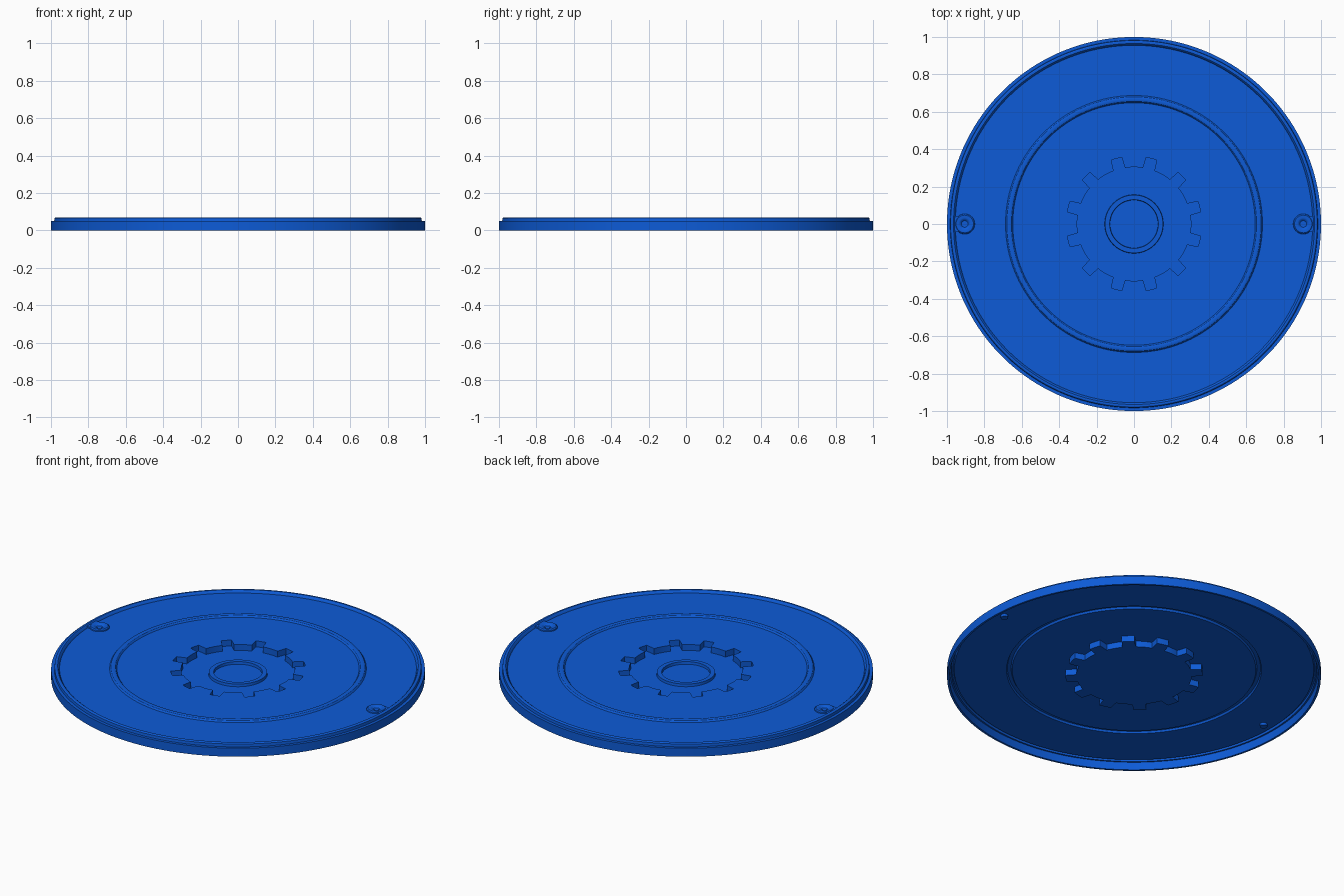
import bpy, bmesh
from math import cos, sin, radians

if "Cube" in bpy.data.objects:
    bpy.data.objects.remove(bpy.data.objects["Cube"])

blue = bpy.data.materials.new("blue plastic")
blue.use_nodes = True
COLOUR = (0.004, 0.105, 0.68, 1)
blue.diffuse_color = COLOUR
blue.node_tree.nodes["Principled BSDF"].inputs["Base Color"].default_value = COLOUR

TEETH, PER_TOOTH = 12, 12
STEP = 30 / PER_TOOTH


def circle(r, count=TEETH * PER_TOOTH):
    """Points of a round ring."""
    angles = [radians(13.75 - STEP + i * 360 / count) for i in range(count)]
    return [(r * cos(a), r * sin(a)) for a in angles]


def gear(grow, tip_scale, root_scale):
    """Points of a toothed ring, with as many points as a round one."""
    points = []
    for tooth in range(TEETH):
        for j in range(PER_TOOTH):
            if j < 4:
                r, offset = 0.362, (j - 1.5) * STEP * tip_scale
            else:
                r, offset = 0.304, 15 + (j - 7.5) * STEP * root_scale
            a = radians(15 + 30 * tooth + offset)
            points.append(((r + grow) * cos(a), (r + grow) * sin(a)))
    return points


def finish(name, bm):
    bmesh.ops.recalc_face_normals(bm, faces=bm.faces)
    mesh = bpy.data.meshes.new(name)
    bm.to_mesh(mesh)
    bm.free()
    mesh.materials.append(blue)
    obj = bpy.data.objects.new(name, mesh)
    bpy.context.collection.objects.link(obj)
    bpy.ops.object.select_all(action='DESELECT')
    obj.select_set(True)
    bpy.context.view_layer.objects.active = obj
    bpy.ops.object.shade_smooth_by_angle(angle=radians(30))
    return obj


def loft(name, rings, x=0):
    """Skin a series of (points, height) rings and cap both ends."""
    bm = bmesh.new()
    loops = [[bm.verts.new((px + x, py, z)) for px, py in pts] for pts, z in rings]
    for a, b in zip(loops, loops[1:]):
        n = len(a)
        for i in range(n):
            k = (i + 1) % n
            bm.faces.new((a[i], a[k], b[k], b[i]))
    bm.faces.new(loops[0])
    bm.faces.new(loops[-1])
    return finish(name, bm)


def turned(profile, count=TEETH * PER_TOOTH):
    return [(circle(r, count), z) for r, z in profile]


# Cover disc: hub ring, toothed pocket, raised ridge, stepped rim, hollow underside
pocket = gear(0, 1.2, 1.03)
pocket_under = gear(0.005, 1.42, 0.93)
hub = [(0.128, 0.02), (0.13, 0.035), (0.155, 0.035), (0.157, 0.02)]
top = [(0.648, 0.055), (0.655, 0.064), (0.661, 0.066), (0.674, 0.066),
       (0.68, 0.064), (0.687, 0.055), (0.955, 0.055), (0.96, 0.066),
       (0.965, 0.07), (0.975, 0.07), (0.981, 0.066), (0.983, 0.05), (1, 0.05)]
under = [(1, 0), (0.988, 0), (0.986, 0.045), (0.977, 0.045), (0.975, 0.06),
         (0.966, 0.06), (0.962, 0.047), (0.682, 0.047), (0.677, 0.058),
         (0.658, 0.058), (0.652, 0.047)]
loft("cover_disc", turned(hub) + [(pocket, 0.02), (pocket, 0.055)]
     + turned(top + under)
     + [(pocket_under, 0.047), (pocket_under, 0.012)]
     + turned([(0.13, 0.012)]))

# Dimpled bosses joined to the rim on either side
boss = [(0.02, 0.032), (0.02, 0.05), (0.055, 0.05), (0.053, 0.061),
        (0.047, 0.066), (0.032, 0.066), (0.026, 0.064), (0.018, 0.056)]
for side, s in (("left", 1), ("right", -1)):
    loft(side + "_boss", turned(boss, 36), 0.905 * s)
    web = bmesh.new()
    bmesh.ops.create_cube(web, size=1)
    for v in web.verts:
        v.co.x = s * (0.951 + v.co.x * 0.028)
        v.co.y *= 0.085
        v.co.z = 0.0575 + v.co.z * 0.013
    finish(side + "_boss_web", web)
